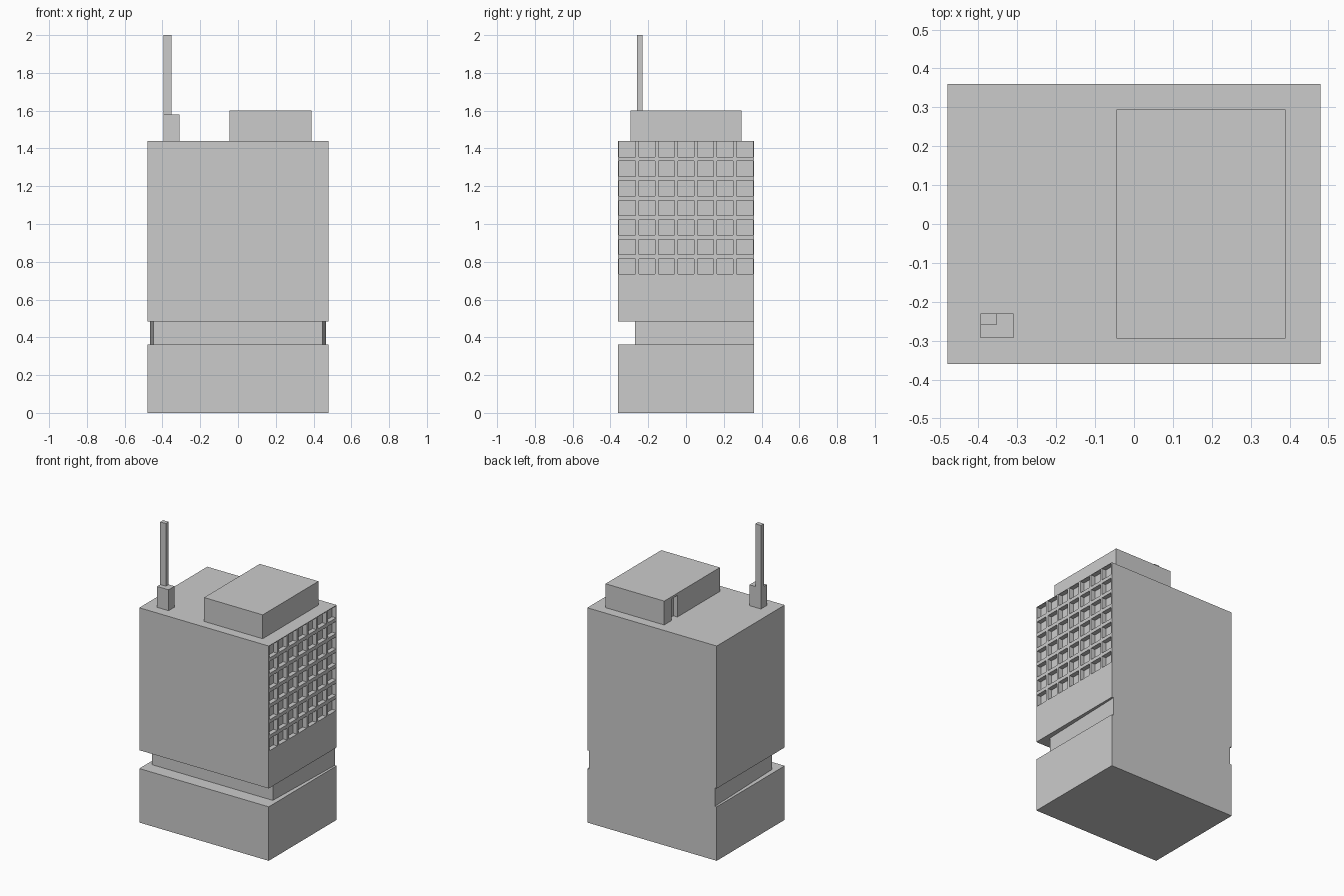
import bpy, bmesh

if "Cube" in bpy.data.objects:
    bpy.data.objects.remove(bpy.data.objects["Cube"])


def make_object(name, bm):
    bmesh.ops.recalc_face_normals(bm, faces=bm.faces)
    mesh = bpy.data.meshes.new(name)
    bm.to_mesh(mesh)
    bm.free()
    obj = bpy.data.objects.new(name, mesh)
    bpy.context.collection.objects.link(obj)
    return obj


def add_prism(bm, outline, z0, z1):
    low = bm.faces.new([bm.verts.new((x, y, z0)) for x, y in outline])
    ext = bmesh.ops.extrude_face_region(bm, geom=[low], use_keep_orig=True)
    for v in ext["geom"]:
        if isinstance(v, bmesh.types.BMVert):
            v.co.z = z1


def add_box(bm, x0, x1, y0, y1, z0, z1):
    add_prism(bm, [(x0, y0), (x1, y0), (x1, y1), (x0, y1)], z0, z1)


def box(name, *bounds):
    bm = bmesh.new()
    add_box(bm, *bounds)
    return make_object(name, bm)


def cut(target, cutter):
    mod = target.modifiers.new("cut", 'BOOLEAN')
    mod.operation = 'DIFFERENCE'
    mod.solver = 'EXACT'
    mod.object = cutter
    bpy.context.view_layer.objects.active = target
    bpy.ops.object.modifier_apply(modifier=mod.name)
    bpy.data.objects.remove(cutter)


# Main tower block
tower = box("tower", -0.48, 0.48, -0.36, 0.36, 0, 1.44)

# Recessed storey: groove round front and sides, tapering out towards the back
bm = bmesh.new()
half = [(0.447, -0.27), (0.471, 0.5), (0.6, 0.5), (0.6, -0.5)]
add_prism(bm, half + [(-x, y) for x, y in reversed(half)], 0.362, 0.485)
cut(tower, make_object("groove_cutter", bm))

# 7 x 7 window recesses on the right face
bm = bmesh.new()
pitch = 0.1035
for i in range(7):
    for j in range(7):
        y = (i - 3) * pitch
        z = 0.775 + j * pitch
        add_box(bm, 0.45, 0.55, y - 0.043, y + 0.043, z - 0.04, z + 0.04)
cut(tower, make_object("window_cutter", bm))

# Roof housing with a doorway on its left side
housing = box("roof_housing", -0.045, 0.39, -0.295, 0.295, 1.44, 1.60)
cut(housing, box("door_cutter", -0.1, -0.015, 0.155, 0.22, 1.4, 1.585))

# Antenna and its plinth
box("antenna_base", -0.395, -0.31, -0.293, -0.23, 1.44, 1.58)
box("antenna_mast", -0.395, -0.353, -0.26, -0.23, 1.58, 2.0)
